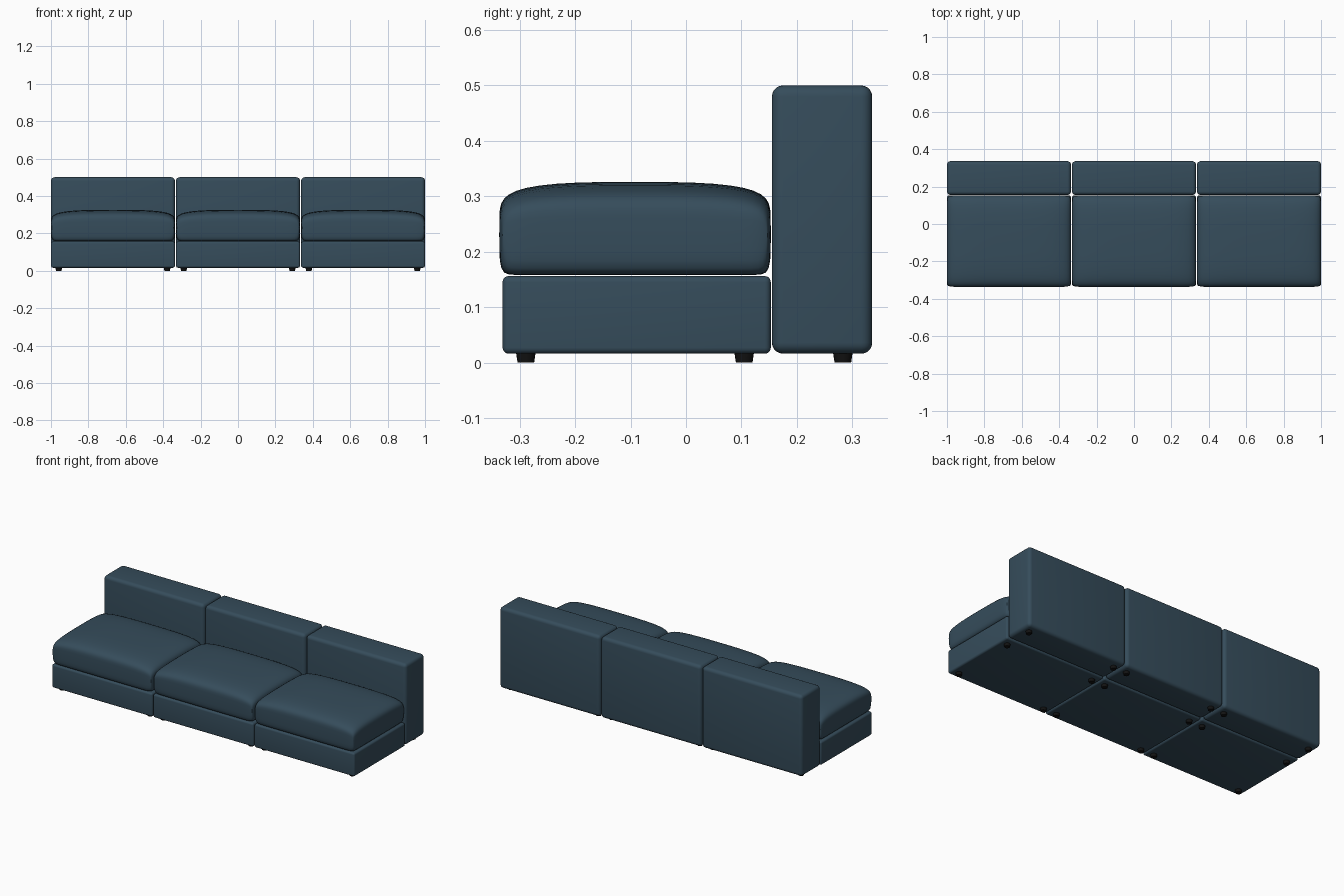
import bpy
import bmesh
from mathutils import Matrix

cube = bpy.data.objects.get("Cube")
if cube:
    bpy.data.objects.remove(cube, do_unlink=True)


def make_material(name, rgb, roughness):
    mat = bpy.data.materials.new(name)
    mat.use_nodes = True
    colour = (*rgb, 1)
    mat.diffuse_color = colour
    bsdf = mat.node_tree.nodes["Principled BSDF"]
    bsdf.inputs["Base Color"].default_value = colour
    bsdf.inputs["Roughness"].default_value = roughness
    return mat


fabric = make_material("slate blue fabric", (0.036, 0.073, 0.105), 0.9)
black = make_material("black plastic", (0.006, 0.006, 0.006), 0.6)

MODULE_PITCH = 0.6685
HALF_WIDTH = 0.3315


def finish(name, bm, mat, angle=0.6):
    bmesh.ops.recalc_face_normals(bm, faces=bm.faces)
    mesh = bpy.data.meshes.new(name)
    bm.to_mesh(mesh)
    bm.free()
    mesh.materials.append(mat)
    obj = bpy.data.objects.new(name, mesh)
    bpy.context.collection.objects.link(obj)
    bpy.ops.object.select_all(action="DESELECT")
    obj.select_set(True)
    bpy.context.view_layer.objects.active = obj
    bpy.ops.object.shade_smooth_by_angle(angle=angle)
    return obj


# Upholstered block with rounded edges
def padded_block(name, x, y0, y1, z0, z1, radius):
    bm = bmesh.new()
    size = Matrix.Diagonal((2 * HALF_WIDTH, y1 - y0, z1 - z0, 1))
    place = Matrix.Translation((x, (y0 + y1) / 2, (z0 + z1) / 2))
    bmesh.ops.create_cube(bm, size=1, matrix=place @ size)
    bmesh.ops.bevel(bm, geom=bm.edges[:], offset=radius, segments=5,
                    profile=0.5, affect="EDGES")
    return finish(name, bm, fabric)


# Pillowy seat cushion: domed top sheet and flatter bottom sheet share a rim
def seat_cushion(name, x, y0, y1, z_bottom, z_rim, z_top):
    bm = bmesh.new()
    half_depth = (y1 - y0) / 2

    def ease(t):
        return (1 - (1 - abs(t)) ** 3) * (1 if t >= 0 else -1)

    def dome(t, power, root):
        return max(0, 1 - abs(t) ** power) ** (1 / root)

    for z_end, power, root in ((z_top, 3, 6), (z_bottom, 40, 4)):
        sheet = bmesh.ops.create_grid(bm, x_segments=24, y_segments=24, size=1)
        for vert in sheet["verts"]:
            u, v = (ease(max(-1, min(1, c))) for c in vert.co.xy)
            height = dome(u, power, root) * dome(v, power, root)
            vert.co = (x + HALF_WIDTH * u * (1 - 0.02 * abs(v) ** 16),
                       (y0 + y1) / 2 + half_depth * v * (1 - 0.025 * abs(u) ** 16),
                       z_rim + (z_end - z_rim) * height)
    bmesh.ops.remove_doubles(bm, verts=bm.verts, dist=0.00002)
    return finish(name, bm, fabric, 1.4)


# Short tapered foot
def foot(name, x, y):
    bm = bmesh.new()
    bmesh.ops.create_cone(bm, cap_ends=True, segments=20, radius1=0.015,
                          radius2=0.018, depth=0.02,
                          matrix=Matrix.Translation((x, y, 0.01)))
    return finish(name, bm, black)


# Three identical seat modules side by side
for index, label in enumerate(("right", "middle", "left")):
    cx = (index - 1) * MODULE_PITCH
    padded_block(f"{label}_base", cx, -0.331, 0.153, 0.016, 0.156, 0.011)
    padded_block(f"{label}_backrest", cx, 0.155, 0.336, 0.016, 0.5, 0.02)
    seat_cushion(f"{label}_seat_cushion", cx, -0.337, 0.153, 0.158, 0.23, 0.326)
    for row, y in (("front", -0.289), ("middle", 0.105), ("back", 0.283)):
        for side, dx in (("right", -0.29), ("left", 0.29)):
            foot(f"{label}_module_{row}_{side}_foot", cx + dx, y)
